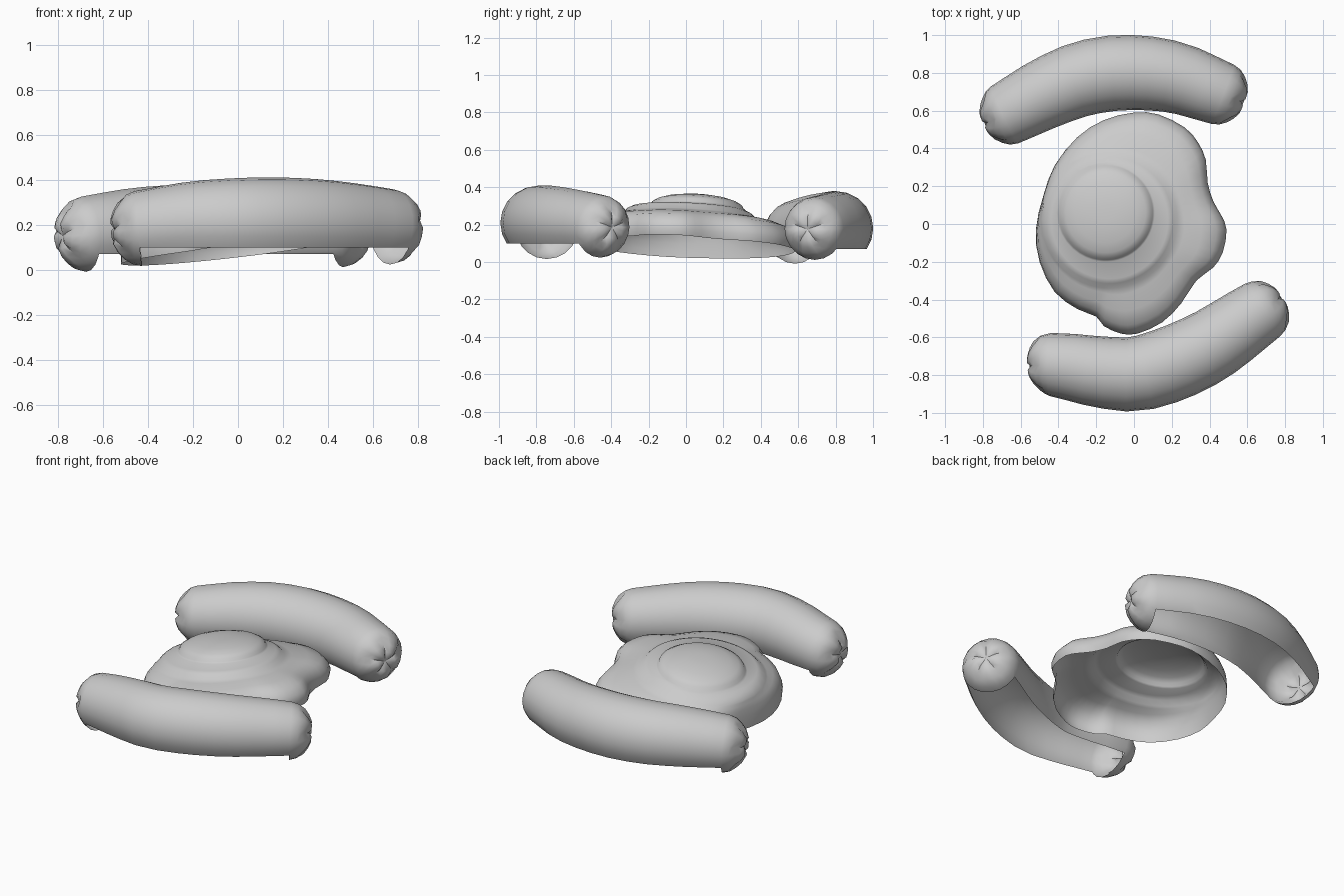
import bpy, bmesh, math
from mathutils import Vector

if "Cube" in bpy.data.objects:
    bpy.data.objects.remove(bpy.data.objects["Cube"], do_unlink=True)

grey = bpy.data.materials.new("plain grey")
grey.use_nodes = True
COLOR = (0.6, 0.6, 0.6, 1)
grey.diffuse_color = COLOR
grey.node_tree.nodes["Principled BSDF"].inputs["Base Color"].default_value = COLOR


def finish(bm, name):
    mesh = bpy.data.meshes.new(name)
    bm.to_mesh(mesh)
    bm.free()
    mesh.materials.append(grey)
    obj = bpy.data.objects.new(name, mesh)
    bpy.context.collection.objects.link(obj)
    bpy.ops.object.select_all(action="DESELECT")
    obj.select_set(True)
    bpy.context.view_layer.objects.active = obj
    bpy.ops.object.shade_smooth_by_angle(angle=math.radians(50))
    return obj


def spline(a, b, c, d, t):
    """Point on a smooth curve between b and c."""
    return (b * 2 + (c - a) * t + (a * 2 - b * 5 + c * 4 - d) * t ** 2
            + (b * 3 - a - c * 3 + d) * t ** 3) / 2


def bridge(bm, outer, inner):
    n = len(outer)
    return [bm.faces.new((outer[i], outer[(i + 1) % n], inner[(i + 1) % n], inner[i]))
            for i in range(n)]


def sausage(name, spine, cut_height, sides=20):
    pts = [Vector(p) for p in spine]
    pts = [pts[0] * 2 - pts[1]] + pts + [pts[-1] * 2 - pts[-2]]
    path = [spline(*pts[k:k + 4], j / 40) for k in range(len(pts) - 3) for j in range(40)]
    path.append(pts[-2])
    length = [0]
    for a, b in zip(path, path[1:]):
        length.append(length[-1] + (b - a).length)
    total = length[-1]

    # Ring positions: rounded caps at both ends, even steps between
    cap = 0.13
    ends = [cap * (1 - math.cos(math.radians(a))) for a in (22, 38, 54, 72, 90)]
    body = [cap + (total - cap * 2) * k / 12 for k in range(1, 12)]
    stations = ends + body + [total - s for s in reversed(ends)]

    bm = bmesh.new()
    rings = []
    for s in stations:
        i = min(range(len(path)), key=lambda k: abs(length[k] - s))
        i = max(1, min(len(path) - 2, i))
        along = (path[i + 1] - path[i - 1]).normalized()
        side = along.cross(Vector((0, 0, 1))).normalized()
        up = side.cross(along)
        edge = min(s, total - s)
        radius = 0.155 + 0.045 * math.sin(math.pi * s / total)
        if edge < cap:
            radius *= math.sqrt(1 - (1 - edge / cap) ** 2)
        inward = along if s < total / 2 else -along
        ring = []
        for k in range(sides):
            a = math.tau * k / sides
            p = path[i] + (side * math.cos(a) + up * math.sin(a)) * radius
            # Star-shaped creases in the tied ends
            if k % 4 == 1 and edge < cap / 2:
                p += inward * 0.018
            ring.append(bm.verts.new(p))
        rings.append(ring)

    body_faces = []
    for k, (a, b) in enumerate(zip(rings, rings[1:])):
        faces = bridge(bm, a, b)
        if len(ends) - 1 <= k < len(rings) - len(ends):
            body_faces += faces
    # Puckered tips
    for ring, sign in ((rings[0], 1), (rings[-1], -1)):
        axis = (path[8] - path[0] if sign > 0 else path[-9] - path[-1]).normalized()
        centre = sum((v.co for v in ring), Vector()) / sides
        tip = bm.verts.new(centre + axis * 0.012)
        for i in range(sides):
            bm.faces.new((ring[i], ring[(i + 1) % sides], tip))
    bmesh.ops.recalc_face_normals(bm, faces=bm.faces)

    # Open, level underside along the body, leaving the end caps whole
    geom = set(body_faces)
    for f in body_faces:
        geom.update(f.edges)
        geom.update(f.verts)
    cut = bmesh.ops.bisect_plane(bm, geom=list(geom), dist=0.0005,
                                 plane_co=(0, 0, cut_height), plane_no=(0, 0, 1))
    low = [f for f in cut["geom"] if isinstance(f, bmesh.types.BMFace)
           and f.calc_center_median().z < cut_height]
    bmesh.ops.delete(bm, geom=low, context="FACES")
    return finish(bm, name)


def egg(name):
    # Wavy outline, counter-clockwise from the back
    outline = [Vector(p) for p in (
        (0, .59), (-.16, .55), (-.3, .46), (-.42, .31), (-.48, .15), (-.52, -.03),
        (-.5, -.2), (-.42, -.36), (-.3, -.45), (-.2, -.49), (-.16, -.54), (-.07, -.58),
        (.02, -.58), (.15, -.52), (.25, -.42), (.33, -.3), (.42, -.23), (.47, -.15),
        (.49, -.03), (.46, .05), (.42, .12), (.39, .22), (.38, .34), (.34, .43),
        (.27, .51), (.13, .58))]
    n = len(outline)
    edge = [spline(*(outline[(i + k) % n] for k in (-1, 0, 1, 2)), t)
            for i in range(n) for t in (0, 0.5)]
    yolk = Vector((-0.15, 0.06))
    terrace = Vector((-0.13, 0.02))

    def circle(centre, radius):
        return [centre + (p - yolk).normalized() * radius for p in edge]

    def blend(a, b, t):
        return [p.lerp(q, t) for p, q in zip(a, b)]

    step = circle(terrace, 0.36)
    # Rings from the rim to the yolk, each with its height above the rim
    layers = [(blend(edge, step, 0.03), 0), (edge, 0.035), (blend(edge, step, 0.05), 0.075),
              (blend(edge, step, 0.2), 0.12), (blend(edge, step, 0.5), 0.148),
              (blend(edge, step, 0.85), 0.165), (step, 0.175), (circle(terrace, 0.335), 0.2),
              (circle(terrace, 0.31), 0.212), (circle(yolk, 0.26), 0.222)]
    for a in (0, 15, 32, 50, 68, 80):
        r = math.radians(a)
        layers.append((circle(yolk, 0.25 * math.cos(r)), 0.23 + 0.065 * math.sin(r)))

    def lift(p, h):
        return (p.x, p.y, 0.085 + 0.12 * p.x - 0.05 * p.y + h)

    bm = bmesh.new()
    rings = [[bm.verts.new(lift(p, h)) for p in ring] for ring, h in layers]
    for a, b in zip(rings, rings[1:]):
        bridge(bm, a, b)
    bm.faces.new(rings[-1])
    return finish(bm, name)


sausage("front_sausage", [
    (-.57, -.755, .17), (-.42, -.745, .185), (-.2, -.78, .205), (0, -.795, .21),
    (.2, -.74, .21), (.4, -.645, .205), (.6, -.51, .195), (.79, -.38, .185)], 0.10)
sausage("back_sausage", [
    (-.8, .525, .15), (-.66, .59, .16), (-.47, .69, .175), (-.27, .77, .18),
    (-.05, .802, .18), (.2, .78, .18), (.42, .705, .18), (.59, .64, .175)], 0.07)
egg("fried_egg")
